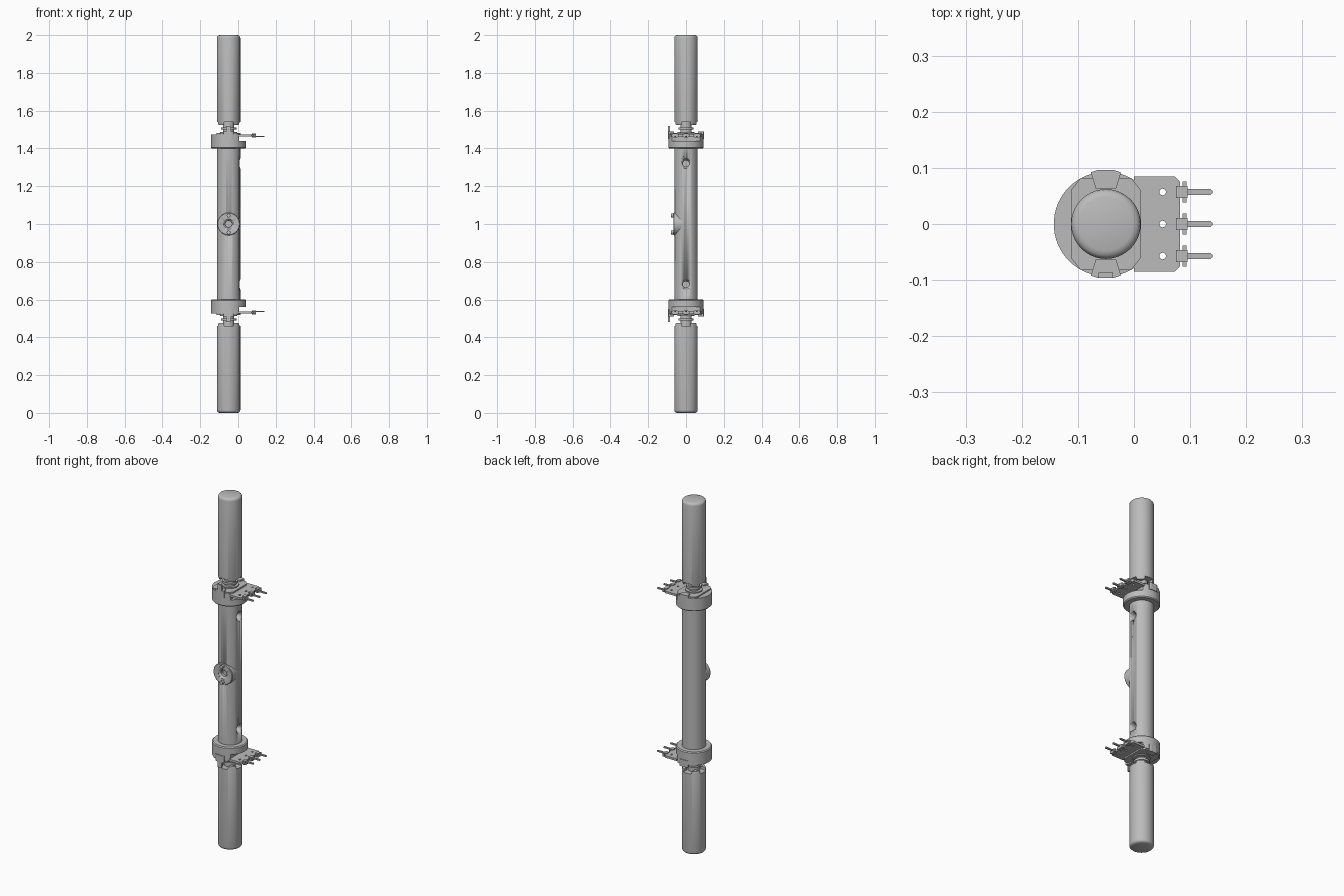
import bpy, bmesh, math
from mathutils import Matrix, Vector

if "Cube" in bpy.data.objects:
    bpy.data.objects.remove(bpy.data.objects["Cube"], do_unlink=True)

grey = bpy.data.materials.new("plain grey")
grey.use_nodes = True
grey.diffuse_color = (0.5, 0.5, 0.5, 1)
grey.node_tree.nodes["Principled BSDF"].inputs["Base Color"].default_value = (0.5, 0.5, 0.5, 1)

CENTRE = Vector((-0.05, 0, 1))  # rod axis, at the middle of its height


def finish(name, bm, smooth=True, mirror=False):
    bmesh.ops.recalc_face_normals(bm, faces=bm.faces)
    mesh = bpy.data.meshes.new(name)
    bm.to_mesh(mesh)
    bm.free()
    ob = bpy.data.objects.new(name, mesh)
    ob.location = CENTRE
    mesh.materials.append(grey)
    bpy.context.collection.objects.link(ob)
    bpy.ops.object.select_all(action='DESELECT')
    ob.select_set(True)
    bpy.context.view_layer.objects.active = ob
    if smooth:
        bpy.ops.object.shade_smooth_by_angle(angle=math.radians(35))
    if mirror:
        m = ob.modifiers.new("both ends", 'MIRROR')
        m.use_axis = (False, False, True)
        m.use_mirror_merge = False
    return ob


def lathe(name, profile, steps=48, turn=None, at=(0, 0, 0), **kw):
    """Spin (radius, height) points about z, then turn and move."""
    bm = bmesh.new()
    vs = [bm.verts.new((r, 0, z)) for r, z in profile]
    es = [bm.edges.new(p) for p in zip(vs, vs[1:])]
    bmesh.ops.spin(bm, geom=vs + es, cent=(0, 0, 0), axis=(0, 0, 1),
                   angle=2 * math.pi, steps=steps)
    bmesh.ops.remove_doubles(bm, verts=bm.verts, dist=1e-5)
    mat = Matrix.Translation(at) @ (turn or Matrix())
    bmesh.ops.transform(bm, matrix=mat, verts=bm.verts)
    return finish(name, bm, **kw)


def prism(name, outline, z0, z1, **kw):
    """Raise a flat outline from z0 to z1."""
    bm = bmesh.new()
    f = bm.faces.new([bm.verts.new((x, y, z0)) for x, y in outline])
    top = bmesh.ops.extrude_face_region(bm, geom=[f])["geom"]
    bmesh.ops.translate(bm, vec=(0, 0, z1 - z0),
                        verts=[v for v in top if isinstance(v, bmesh.types.BMVert)])
    return finish(name, bm, smooth=False, **kw)


def box(name, x0, x1, y0, y1, z0, z1, **kw):
    return prism(name, [(x0, y0), (x1, y0), (x1, y1), (x0, y1)], z0, z1, **kw)


def cut(ob, cutter):
    """Subtract the cutter for good and delete it."""
    cutter.hide_render = True
    mod = ob.modifiers.new("cut", 'BOOLEAN')
    mod.object = cutter
    mod.operation = 'DIFFERENCE'
    mod.solver = 'EXACT'
    bpy.context.view_layer.update()
    bpy.context.view_layer.objects.active = ob
    while ob.modifiers[0] != mod:
        bpy.ops.object.modifier_move_up(modifier=mod.name)
    bpy.ops.object.modifier_apply(modifier=mod.name)
    bpy.data.objects.remove(cutter, do_unlink=True)


TO_X = Matrix.Rotation(math.pi / 2, 4, 'Y')
TO_FRONT = Matrix.Rotation(math.pi / 2, 4, 'X')

# Middle tube with two countersunk side holes
tube = lathe("middle_tube", [(0, -0.41), (0.062, -0.41), (0.062, 0.41), (0, 0.41)], 64)
for z in (-0.32, 0.32):
    cut(tube, lathe("hole_cutter", [(0, 0.01), (0.017, 0.01), (0.017, 0.045),
                                    (0.027, 0.06), (0.027, 0.1), (0, 0.1)],
                    24, TO_X, (0, 0, z)))

# Round front boss with a recessed centre and two pegs
boss = lathe("front_boss", [(0, 0.005), (0.06, 0.005), (0.06, 0.063), (0.057, 0.066), (0, 0.066)],
             48, TO_FRONT)
for part in (tube, boss):
    cut(part, lathe("recess_cutter", [(0, 0.04), (0.018, 0.04), (0.018, 0.055),
                                      (0.028, 0.068), (0.028, 0.1), (0, 0.1)], 32, TO_FRONT))
for name, z in (("upper_peg", 0.045), ("lower_peg", -0.045)):
    lathe(name, [(0, 0.05), (0.01, 0.05), (0.01, 0.08), (0, 0.08)], 20, TO_FRONT, (0, 0, z))

# Long end caps with rounded tips and crenellated inner ends
cap = lathe("end_cap", [(0, 0.525), (0.059, 0.525), (0.062, 0.535), (0.062, 0.985),
                        (0.0605, 0.992), (0.056, 0.997), (0.048, 1), (0, 1)], 64, mirror=True)
cut(cap, box("slot_cutter", -0.1, 0.1, -0.025, 0.025, 0.5, 0.54))
cut(cap, box("slot_cutter", -0.025, 0.025, -0.1, 0.1, 0.5, 0.54))

# Stepped shaft between collar and cap
lathe("shaft_neck", [(0, 0.47), (0.045, 0.47), (0.045, 0.488), (0.03, 0.488), (0.03, 0.5),
                     (0.041, 0.5), (0.041, 0.512), (0.03, 0.512), (0.03, 0.545), (0, 0.545)],
      40, mirror=True)

# Collar housing, cut away above the terminal side
collar = lathe("collar", [(0, 0.4), (0.088, 0.4), (0.093, 0.405), (0.093, 0.475), (0, 0.475)],
               64, mirror=True)
cut(collar, box("side_cutter", 0.055, 0.2, -0.2, 0.2, 0.44, 0.6))

# Cover plate with clipped corners and two flared clips
a, b, c = 0.0625, 0.06, 0.082
prism("cover_plate", [(a, -b), (a, b), (0.045, c), (-0.045, c), (-a, b), (-a, -b),
                      (-0.045, -c), (0.045, -c)], 0.47, 0.482, mirror=True)
for name, s in (("back_clip", 1), ("front_clip", -1)):
    prism(name, [(-0.018, 0.063 * s), (0.018, 0.063 * s), (0.027, 0.092 * s),
                 (0.015, 0.096 * s), (-0.015, 0.096 * s), (-0.027, 0.092 * s)],
          0.45, 0.489, mirror=True)
box("locating_lug", -0.013, 0.013, -0.096, -0.086, 0.47, 0.52, mirror=True)

# Terminal board with rivet holes
e, w = 0.132, 0.085
board = prism("terminal_board", [(0.05, -w), (e - 0.01, -w), (e, -w + 0.01), (e, w - 0.01),
                                 (e - 0.01, w), (0.05, w)], 0.462, 0.474, mirror=True)
for i, y in enumerate((-0.057, 0, 0.057)):
    cut(board, lathe("rivet_cutter", [(0, 0.44), (0.006, 0.44), (0.006, 0.5), (0, 0.5)],
                     16, None, (0.101, y, 0)))
    # Terminal clip, crosspiece and pin
    box(f"terminal_clip_{i}", 0.125, 0.145, y - 0.011, y + 0.011, 0.457, 0.479, mirror=True)
    box(f"terminal_crosspiece_{i}", 0.136, 0.144, y - 0.019, y + 0.019, 0.46, 0.476, mirror=True)
    prism(f"terminal_pin_{i}", [(0.14, y - 0.005), (0.186, y - 0.005), (0.19, y - 0.002),
                                (0.19, y + 0.002), (0.186, y + 0.005), (0.14, y + 0.005)],
          0.46, 0.467, mirror=True)
